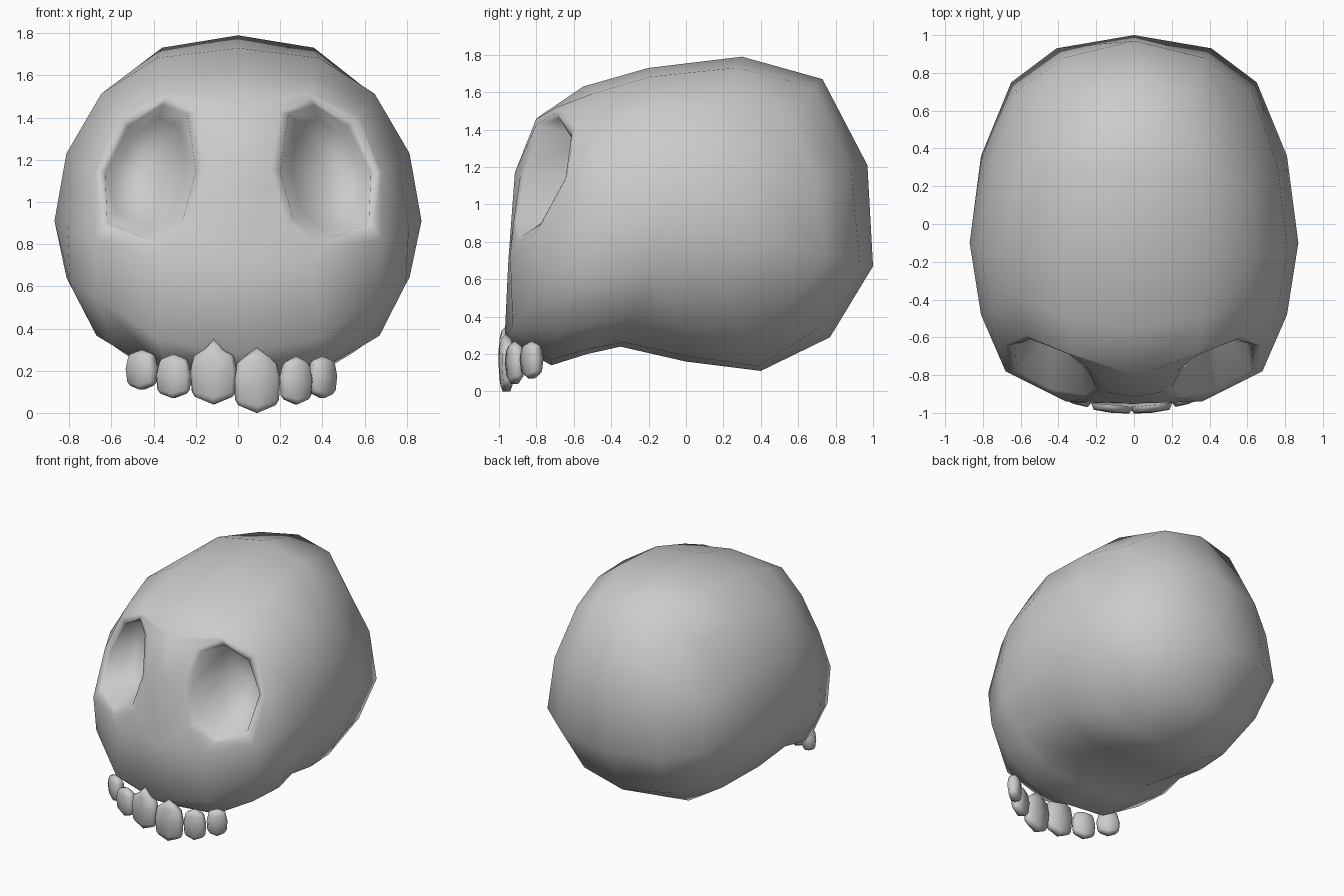
import bpy, bmesh
from math import tan, pi, asin, degrees, sqrt, cos, sin, radians, copysign
from mathutils import Vector, Matrix

if "Cube" in bpy.data.objects:
    bpy.data.objects.remove(bpy.data.objects["Cube"])

# Skull profile from front pole to back pole, every 22.5 degrees
TOP = [(-.95, .7), (-.915, 1.17), (-.8, 1.46), (-.55, 1.63), (-.2, 1.73),
       (.3, 1.79), (.73, 1.67), (.97, 1.21), (1, .67)]
SIDE = [(0, -.95, .7), (.36, -.94, .72), (.68, -.78, .82), (.81, -.48, .88), (.87, -.1, .91),
        (.81, .36, .83), (.65, .75, .73), (.41, .93, .69), (0, 1, .67)]
BOTTOM = [(-.95, .7), (-.97, .28), (-.72, .14), (-.53, .2), (-.35, .24),
          (0, .16), (.4, .11), (.77, .29), (1, .67)]
# Right eye rim, from inner top clockwise, and the grid loop around it
RIM = [(.24, -.8, 1.42), (.36, -.69, 1.46), (.52, -.63, 1.36), (.63, -.65, 1.14),
       (.62, -.79, .9), (.44, -.89, .83), (.26, -.92, .92), (.2, -.88, 1.15)]
LOOP = [(0, 1), (.5, 1), (1, 1), (1, .5), (1, 0), (.5, 0), (0, 0), (0, .5)]
# Brow points hugging the rim
BROW = {(.5, 1): (.33, -.69, 1.52), (1, 1): (.57, -.59, 1.41), (1, .5): (.68, -.64, 1.14)}


def finish(bm, name):
    bmesh.ops.recalc_face_normals(bm, faces=bm.faces)
    mesh = bpy.data.meshes.new(name)
    bm.to_mesh(mesh)
    bm.free()
    for p in mesh.polygons:
        p.use_smooth = True
    ob = bpy.data.objects.new(name, mesh)
    bpy.context.collection.objects.link(ob)
    return ob


def sample(table, phi):
    t = min(max((phi + 90) / 22.5, 0), 8)
    i = min(int(t + 1e-5), 7)
    return Vector(table[i]).lerp(Vector(table[i + 1]), t - i)


def spow(v, p):
    return 0.0 if abs(v) < 1e-6 else copysign(abs(v) ** p, v)


def skull_point(co):
    d = Vector([tan(k * pi / 4) for k in co]).normalized()
    r = sqrt(d.x ** 2 + d.z ** 2)
    phi = degrees(asin(max(-1, min(1, d.y))))
    side = sample(SIDE, phi)
    if r < 1e-5:
        return side
    c, s = d.x / r, d.z / r
    end = sample(TOP if s >= 0 else BOTTOM, phi)
    sq = (2 * c * s) ** 2
    y = side.y + (end.x - side.y) * abs(s)
    x = side.x * spow(c, .85)
    if d.y < -.1:
        # recessed brow above, fuller jaw below
        y += (-.13 if s > 0 else .05) * d.y * sq
        if s < 0:
            x *= 1 + .09 * sq
    z = side.z + (end.y - side.z) * abs(s) * (1 + (.04 if s > 0 else .09) * sq)
    return Vector((x, y, z))


def bridge(bm, a, b):
    for i in range(len(a)):
        j = (i + 1) % len(a)
        bm.faces.new((a[i], a[j], b[j], b[i]))


def fan(bm, ring, tip):
    for i in range(len(ring)):
        bm.faces.new((ring[i], ring[(i + 1) % len(ring)], tip))


# Skull: gridded cube pulled onto the profile
bm = bmesh.new()
bmesh.ops.create_cube(bm, size=2)
bmesh.ops.subdivide_edges(bm, edges=bm.edges[:], cuts=3, use_grid_fill=True)
grid = {tuple(round(k * 2) for k in v.co): v for v in bm.verts}
for v in bm.verts:
    v.co = skull_point(v.co)

# Eye sockets: open a 2x2 patch, fit a lip and rim, sink a cup
for sx in (1, -1):
    bmesh.ops.delete(bm, geom=[grid[(sx, -2, 1)]], context='VERTS')
    for (u, w), p in BROW.items():
        grid[(round(u * 2) * sx, -2, round(w * 2))].co = (p[0] * sx, p[1], p[2])
    outer = [grid[(round(u * 2) * sx, -2, round(w * 2))] for u, w in LOOP]
    cx, cz = .43, 1.14
    lip, rim, cup = [], [], []
    for o, (x, y, z) in zip(outer, RIM):
        p = Vector((x * sx, y, z))
        gap = (o.co - p).length
        lip.append(bm.verts.new(p.lerp(o.co, min(.6, .04 / gap))))
        rim.append(bm.verts.new(p + Vector((0, .015, 0))))
        cup.append(bm.verts.new(((cx + (x - cx) * .77) * sx, -.52 + .6 * (y + .77),
                                 cz + (z - cz) * .8)))
    bridge(bm, outer, lip)
    bridge(bm, lip, rim)
    bridge(bm, rim, cup)
    fan(bm, cup, bm.verts.new((cx * sx, -.5, cz)))
finish(bm, "skull")


def tooth(name, x, y, z0, z1, width, depth, turn, shoulder):
    bm = bmesh.new()
    h = z1 - z0
    prev = None
    for t, w, d in ((0, .8, .5), (.1, .93, .8), (.5, 1, 1), (.8, .85, .9), (.92, shoulder, .65)):
        ring = []
        for k in range(8):
            a = k * pi / 4
            cc, ss = spow(cos(a), .5), spow(sin(a), .5)
            lift = .12 * abs(cc) * (1 - t) - .1 * abs(cc) * t * (1.4 - shoulder)
            ring.append(bm.verts.new((cc * w * width / 2, ss * d * depth / 2, h * (t + lift))))
        if prev:
            bridge(bm, prev, ring)
        else:
            fan(bm, ring, bm.verts.new((0, 0, 0)))
        prev = ring
    fan(bm, prev, bm.verts.new((0, 0, h)))
    ob = finish(bm, name)
    ob.matrix_world = Matrix.Translation((x, y, z0)) @ Matrix.Rotation(radians(turn), 4, 'Z')


# Teeth: uneven row of six
tooth("front_tooth_left", -.115, -.96, .04, .35, .225, .08, -6, .4)
tooth("front_tooth_right", .09, -.96, 0, .31, .225, .08, 6, .55)
tooth("middle_tooth_left", -.305, -.915, .07, .28, .175, .08, -18, .75)
tooth("middle_tooth_right", .275, -.915, .04, .27, .165, .08, 18, .7)
tooth("back_tooth_left", -.455, -.825, .11, .3, .165, .085, -33, .8)
tooth("back_tooth_right", .4, -.825, .07, .27, .145, .085, 33, .8)
